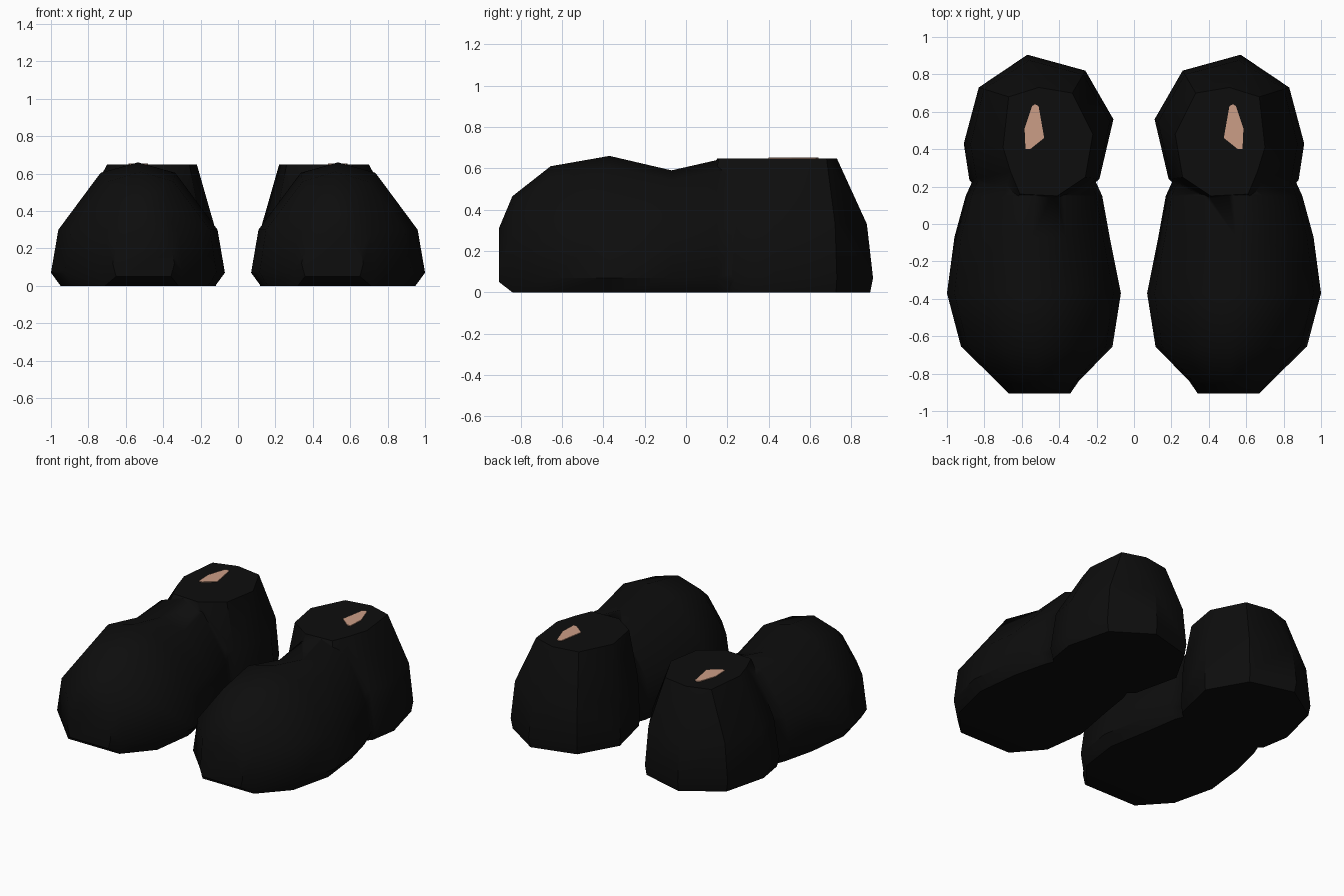
import bpy, bmesh, math

if "Cube" in bpy.data.objects:
    bpy.data.objects.remove(bpy.data.objects["Cube"])


def material(name, rgb):
    m = bpy.data.materials.new(name)
    m.diffuse_color = (*rgb, 1)
    m.use_nodes = True
    m.node_tree.nodes["Principled BSDF"].inputs["Base Color"].default_value = m.diffuse_color
    return m


black = material("black_leather", (0.004, 0.004, 0.004))
skin = material("skin_tone", (0.60, 0.34, 0.24))


def loft(name, rings, mat, smooth=True):
    """Closed solid through a list of equally long rings."""
    bm = bmesh.new()
    loops = [[bm.verts.new(p) for p in r] for r in rings]
    n = len(loops[0])
    for a, b in zip(loops, loops[1:]):
        for i in range(n):
            j = (i + 1) % n
            bm.faces.new((a[i], a[j], b[j], b[i]))
    bm.faces.new(loops[0][::-1])
    bm.faces.new(loops[-1])
    bmesh.ops.recalc_face_normals(bm, faces=bm.faces)
    mesh = bpy.data.meshes.new(name)
    bm.to_mesh(mesh)
    bm.free()
    mesh.materials.append(mat)
    if smooth:
        mesh.shade_smooth()
        mesh.set_sharp_from_angle(angle=math.radians(40))
    ob = bpy.data.objects.new(name, mesh)
    bpy.context.collection.objects.link(ob)
    return ob


def mirror(ob):
    m = ob.modifiers.new("mirror", 'MIRROR')
    m.use_mirror_merge = False


# Toe half: cross-sections along y as (y, inner x, outer x, bottom z, top z)
stations = [(-0.905, 0.34, 0.67, 0.05, 0.31), (-0.84, 0.295, 0.735, 0.0, 0.465),
            (-0.655, 0.115, 0.925, 0.0, 0.61), (-0.37, 0.07, 1.0, 0.0, 0.66),
            (-0.07, 0.13, 0.96, 0.0, 0.59), (0.15, 0.17, 0.90, 0.0, 0.64),
            (0.26, 0.22, 0.85, 0.0, 0.60)]


def section(y, x0, x1, z0, h):
    c, w = (x0 + x1) / 2, (x1 - x0) / 2
    mid = min(0.30, h * 0.6)
    half = [(0.89, z0), (1.0, z0 + 0.07), (0.915, mid), (0.43, h * 0.915)]
    pts = half + [(0, h)] + [(-a, z) for a, z in reversed(half)]
    return [(c + a * w, y, z) for a, z in pts]


toe = loft("shoe_pair", [section(*s) for s in stations], black)

# Heel half: foot outline tapering up to the ankle opening
base = [(0.57, 0.905), (0.83, 0.73), (0.91, 0.43), (0.88, 0.235), (0.70, 0.06),
        (0.40, 0.06), (0.185, 0.24), (0.11, 0.56), (0.26, 0.82)]
ankle = [(0.51, 0.73), (0.67, 0.68), (0.70, 0.41), (0.66, 0.28), (0.61, 0.16),
         (0.41, 0.15), (0.26, 0.25), (0.22, 0.48), (0.33, 0.70)]
levels = [(0.0, 0.08), (0.07, 0.0), (0.33, 0.17), (0.648, 1.0)]
heel = loft("heel_half", [[(a + (c - a) * t, b + (d - b) * t, z)
                           for (a, b), (c, d) in zip(base, ankle)]
                          for z, t in levels], black)
heel.hide_render = True
heel.hide_viewport = True

# Join both halves into one shell, then mirror to the other foot
join = toe.modifiers.new("join_heel", 'BOOLEAN')
join.operation = 'UNION'
join.solver = 'EXACT'
join.object = heel
mirror(toe)

# Small skin patch showing in the ankle opening
outline = [(0.53, 0.64), (0.545, 0.63), (0.585, 0.51), (0.58, 0.40),
           (0.555, 0.40), (0.48, 0.46), (0.51, 0.63)]
patch = loft("ankle_skin", [[(x, y, z) for x, y in outline] for z in (0.646, 0.653)],
             skin, smooth=False)
mirror(patch)
